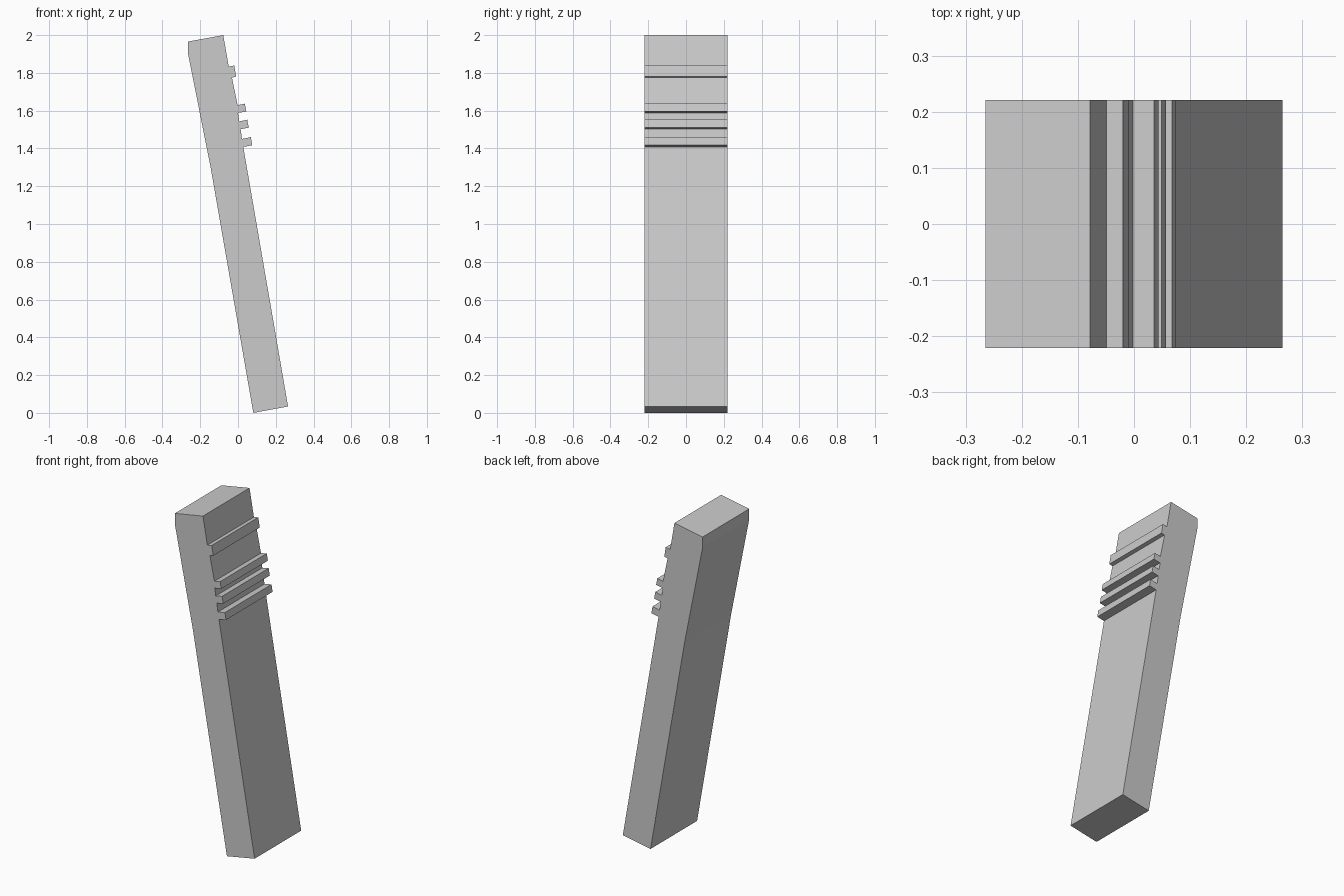
import bpy, bmesh

if "Cube" in bpy.data.objects:
    bpy.data.objects.remove(bpy.data.objects["Cube"])

HALF_WIDTH = 0.221

# Ribs on the front edge, bottom to top: inner low, outer low, outer high, inner high
ribs = [
    [(0.028, 1.408), (0.075, 1.417), (0.068, 1.460), (0.021, 1.450)],
    [(0.014, 1.502), (0.057, 1.510), (0.049, 1.552), (0.007, 1.543)],
    [(0.000, 1.588), (0.044, 1.596), (0.036, 1.637), (-0.002, 1.629)],
    [(-0.032, 1.775), (-0.010, 1.780), (-0.020, 1.839), (-0.049, 1.833)],
]

# Leaning side profile, with the ribs spliced into the right edge
profile = [(0.081, 0.0), (0.265, 0.034)]
for rib in ribs:
    profile += rib
profile += [(-0.078, 2.0), (-0.265, 1.966), (-0.265, 1.903), (-0.145, 1.30)]

# Extrude the profile across the width
bm = bmesh.new()
face = bm.faces.new([bm.verts.new((x, -HALF_WIDTH, z)) for x, z in profile])
result = bmesh.ops.extrude_face_region(bm, geom=[face])
new_verts = [g for g in result["geom"] if isinstance(g, bmesh.types.BMVert)]
bmesh.ops.translate(bm, verts=new_verts, vec=(0, 2 * HALF_WIDTH, 0))
bmesh.ops.recalc_face_normals(bm, faces=bm.faces)

mesh = bpy.data.meshes.new("ribbed_slab")
bm.to_mesh(mesh)
bm.free()
slab = bpy.data.objects.new("ribbed_slab", mesh)
bpy.context.collection.objects.link(slab)
